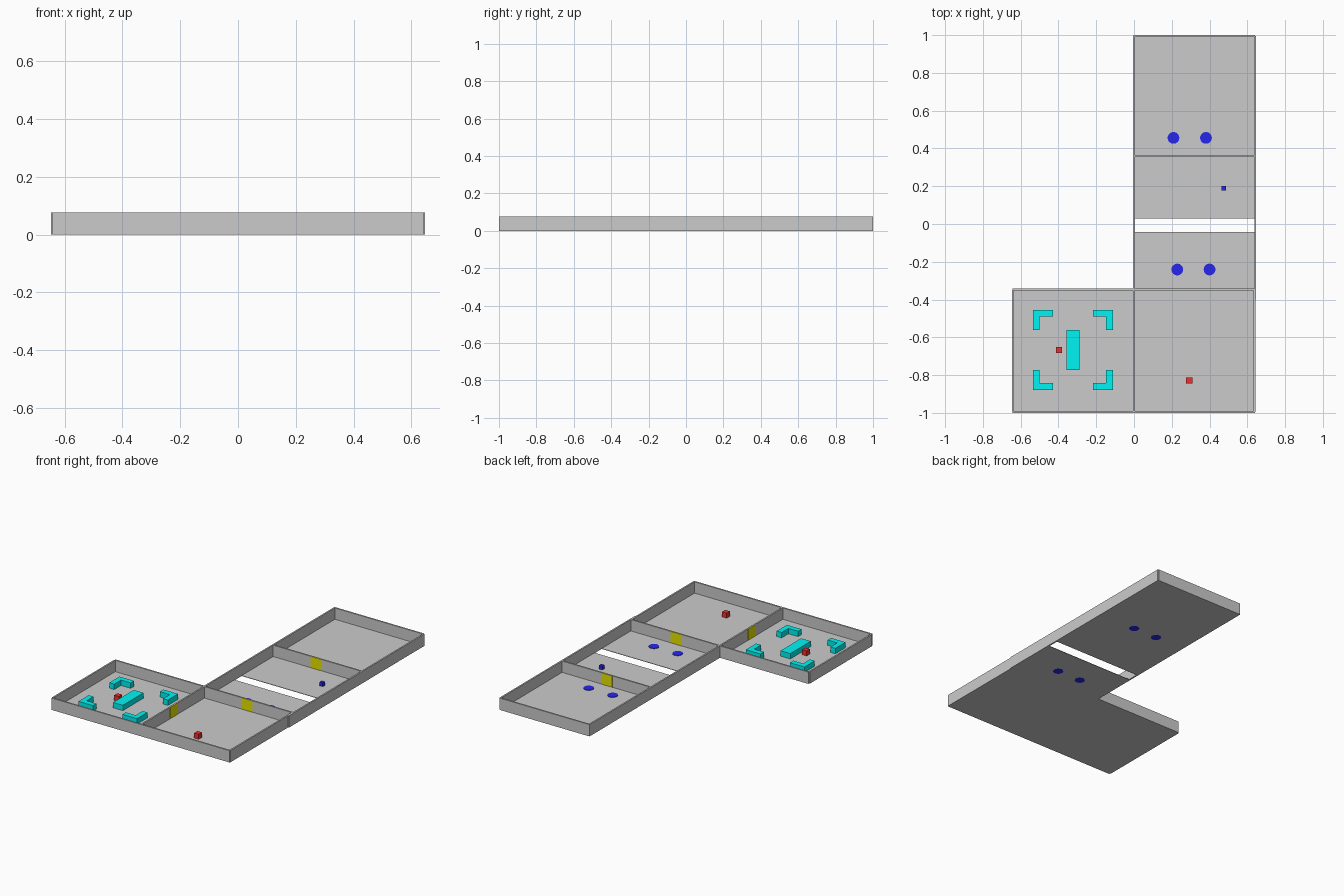
import bpy, bmesh

if "Cube" in bpy.data.objects:
    bpy.data.objects.remove(bpy.data.objects["Cube"])

H = 0.077      # wall height
T = 0.01       # wall thickness
F = 0.003      # floor thickness


def material(name, rgb):
    m = bpy.data.materials.new(name)
    m.diffuse_color = (*rgb, 1)
    m.use_nodes = True
    m.node_tree.nodes["Principled BSDF"].inputs["Base Color"].default_value = m.diffuse_color
    return m


CYAN = material("cyan", (0.0, 0.9, 0.9))
RED = material("red", (0.85, 0.03, 0.03))
BLUE = material("blue", (0.02, 0.02, 0.85))
YELLOW = material("yellow", (0.8, 0.78, 0.0))


def prism(name, outline, z0, z1, mat=None):
    """Extrude a flat outline from z0 to z1."""
    bm = bmesh.new()
    face = bm.faces.new([bm.verts.new((x, y, z0)) for x, y in outline])
    top = bmesh.ops.extrude_face_region(bm, geom=[face])["geom"]
    verts = [g for g in top if isinstance(g, bmesh.types.BMVert)]
    bmesh.ops.translate(bm, verts=verts, vec=(0, 0, z1 - z0))
    bmesh.ops.recalc_face_normals(bm, faces=bm.faces)
    mesh = bpy.data.meshes.new(name)
    bm.to_mesh(mesh)
    bm.free()
    ob = bpy.data.objects.new(name, mesh)
    bpy.context.collection.objects.link(ob)
    if mat:
        mesh.materials.append(mat)
    return ob


def box(name, x0, x1, y0, y1, z0, z1, mat=None):
    return prism(name, [(x0, y0), (x1, y0), (x1, y1), (x0, y1)], z0, z1, mat)


def wall_x(name, y, x0, x1):
    box(name, x0, x1, y - T / 2, y + T / 2, 0, H)


def wall_y(name, x, y0, y1):
    box(name, x - T / 2, x + T / 2, y0, y1, 0, H)


def cube(name, x, y, s, mat):
    box(name, x - s / 2, x + s / 2, y - s / 2, y + s / 2, 0.001, F + s, mat)


# Floors, with an open gap across the corridor
box("left_room_floor", -0.642, 0, -0.995, -0.347, 0, F)
box("front_room_floor", 0, 0.64, -0.995, -0.347, 0, F)
box("corridor_front_floor", 0, 0.64, -0.347, -0.042, 0, F)
box("corridor_back_floor", 0, 0.64, 0.03, 0.36, 0, F)
box("back_room_floor", 0, 0.64, 0.36, 0.995, 0, F)

# Walls
wall_y("left_room_outer_wall", -0.642, -0.992, -0.35)
wall_x("left_room_front_wall", -0.995, -0.642, 0)
wall_x("left_room_back_wall", -0.347, -0.642, 0)
wall_y("middle_wall", 0, -0.995, 0.998)
wall_x("front_room_front_wall", -0.995, 0, 0.64)
wall_y("front_room_right_wall", 0.637, -0.995, -0.35)
wall_x("front_divider_wall", -0.347, 0, 0.64)
wall_y("corridor_right_wall", 0.642, -0.4, 0.995)
wall_x("back_divider_wall", 0.36, 0, 0.64)
wall_x("back_room_end_wall", 0.995, 0, 0.64)

# Doors set into the dividing walls
D = T / 2 + 0.0012
for name, y in (("front_door", -0.347), ("back_door", 0.36)):
    box(name, 0.275, 0.35, y - D, y + D, 0.001, H - 0.0005, YELLOW)
box("side_door", -D, D, -0.705, -0.632, 0.001, H - 0.0005, YELLOW)

# Obstacles: a centre bar and four mirrored corner brackets
cx, cy, a, b, w, h = -0.3235, -0.667, 0.106, 0.211, 0.035, 0.038
box("centre_bar", cx - w, cx + w, cy - a, cy + a, 0.001, h, CYAN)
bracket = [(b, b), (a, b), (a, b - w), (b - w, b - w), (b - w, a), (b, a)]
for sx in (-1, 1):
    for sy in (-1, 1):
        prism("corner_bracket", [(cx + sx * x, cy + sy * y) for x, y in bracket],
              0.001, h, CYAN)

# Cubes
cube("red_cube_left", -0.397, -0.667, 0.033, RED)
cube("red_cube_front", 0.292, -0.828, 0.033, RED)
cube("blue_cube", 0.474, 0.19, 0.024, BLUE)

# Round floor pads, visible from both sides
for x, y in ((0.209, 0.456), (0.381, 0.456), (0.229, -0.241), (0.40, -0.241)):
    bpy.ops.mesh.primitive_cylinder_add(vertices=32, radius=0.031, depth=0.0065,
                                        location=(x, y, 0.0029))
    pad = bpy.context.object
    pad.name = "floor_pad"
    pad.data.materials.append(BLUE)
    bpy.ops.object.shade_smooth_by_angle()
